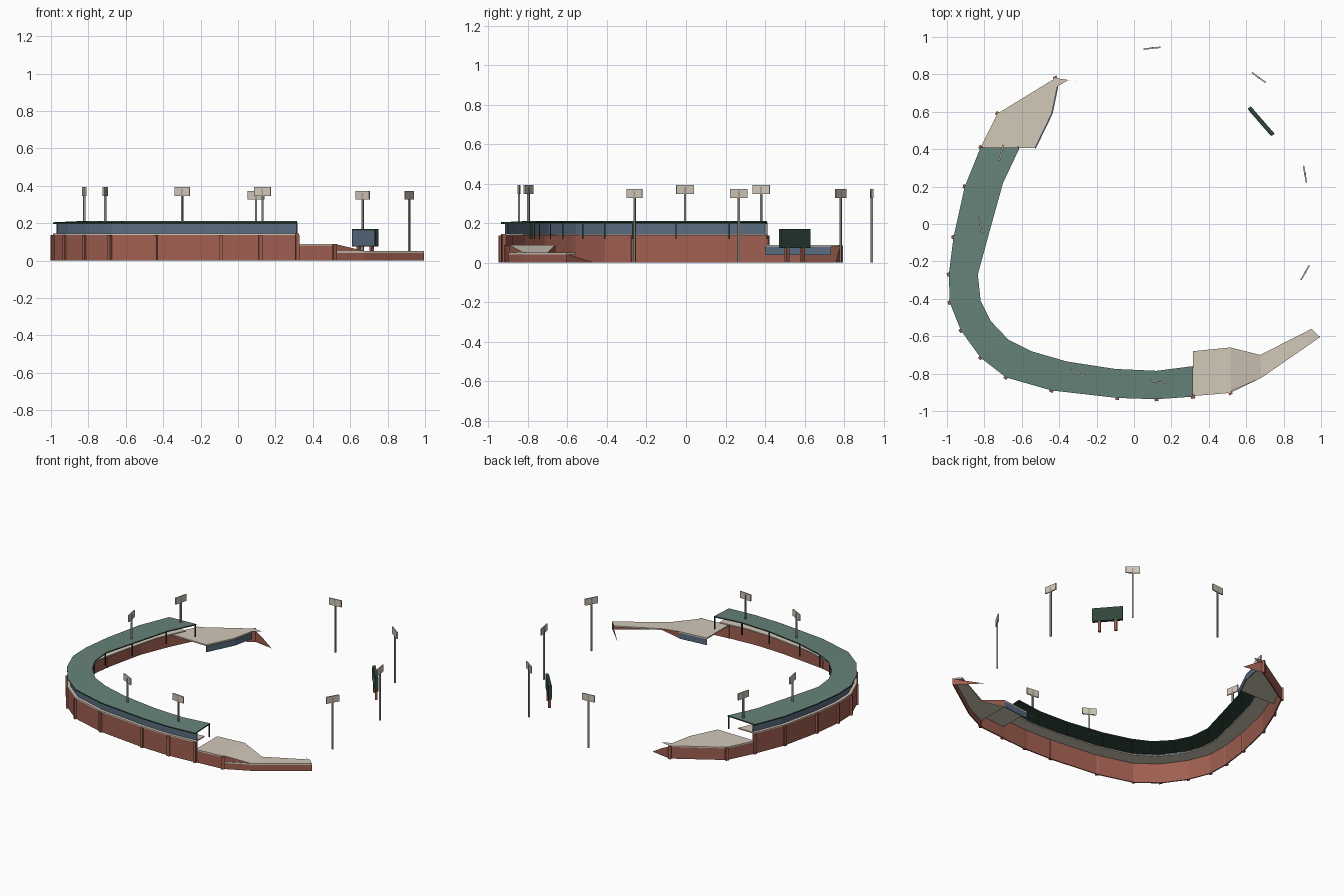
import bpy, bmesh, math
from mathutils import Vector

cube = bpy.data.objects.get("Cube")
if cube:
    bpy.data.objects.remove(cube, do_unlink=True)


def material(name, r, g, b):
    lin = [(c / 255 / 12.92) if c < 11 else ((c / 255 + 0.055) / 1.055) ** 2.4 for c in (r, g, b)]
    m = bpy.data.materials.new(name)
    m.use_nodes = True
    m.diffuse_color = (*lin, 1)
    m.node_tree.nodes["Principled BSDF"].inputs["Base Color"].default_value = (*lin, 1)
    return m


BRICK = material("brick", 160, 95, 81)
CREAM = material("cream concrete", 210, 200, 185)
GLASS = material("slate blue", 90, 109, 130)
ROOF = material("roof green", 102, 131, 121)
DARK = material("dark green", 47, 70, 58)
STEEL = material("pole grey", 165, 158, 148)


def finish(name, bm, *mats):
    bmesh.ops.recalc_face_normals(bm, faces=bm.faces)
    me = bpy.data.meshes.new(name)
    bm.to_mesh(me)
    bm.free()
    for m in mats:
        me.materials.append(m)
    ob = bpy.data.objects.new(name, me)
    bpy.context.collection.objects.link(ob)
    return ob


def as_list(v, n):
    return list(v) if isinstance(v, (list, tuple)) else [v] * n


def strip(name, left, right, top, bottom, mat, rise=0, top_mat=None):
    """Solid ribbon between two plan paths; rise lifts the right edge."""
    n = len(left)
    top, bottom = as_list(top, n), as_list(bottom, n)
    bm = bmesh.new()
    rings = []
    for l, r, t, b in zip(left, right, top, bottom):
        rings.append([bm.verts.new(p) for p in (
            (*l, b), (*r, b + rise), (*r, t + rise), (*l, t))])
    for a, b in zip(rings, rings[1:]):
        for i in range(4):
            j = (i + 1) % 4
            bm.faces.new((a[i], a[j], b[j], b[i]))
    bm.faces.new(rings[0])
    bm.faces.new(rings[-1])
    ob = finish(name, bm, mat, *([top_mat] if top_mat else []))
    if top_mat:
        for p in ob.data.polygons:
            p.material_index = int(p.normal.z > 0.5)
    return ob


def inset(path, d):
    """Offset an open path to its left by d."""
    pts = [Vector(p) for p in path]
    out = []
    for i, p in enumerate(pts):
        dirs = [(b - a).normalized() for a, b in zip(pts[max(i - 1, 0):i + 1], pts[i:i + 2])] if i else []
        if i + 1 < len(pts):
            dirs.append((pts[i + 1] - p).normalized())
        t = sum(dirs, Vector((0, 0))).normalized()
        out.append((p.x - t.y * d, p.y + t.x * d))
    return out


def blend(a, b, f):
    return [tuple(Vector(p).lerp(Vector(q), f)) for p, q in zip(a, b)]


def box(name, centre, size, mat, angle=0):
    bm = bmesh.new()
    bmesh.ops.create_cube(bm, size=1)
    for v in bm.verts:
        v.co = Vector([c * s for c, s in zip(v.co, size)])
    ob = finish(name, bm, mat)
    ob.location = centre
    ob.rotation_euler.z = math.radians(angle)
    return ob


def sheet(name, points, mat):
    bm = bmesh.new()
    bm.faces.new([bm.verts.new(p) for p in points])
    return finish(name, bm, mat)


def pillars(name, path, height):
    for x, y in path:
        box(name, (x, y, height / 2), (0.02, 0.02, height), BRICK, math.degrees(math.atan2(y, x)))


# Main curved grandstand
outer = [(-.82, .41), (-.905, .2), (-.965, -.07), (-.99, -.27), (-.985, -.42), (-.925, -.57),
         (-.82, -.715), (-.685, -.82), (-.44, -.89), (-.09, -.93), (.12, -.937), (.315, -.923)]
inner = [(-.61, .41), (-.70, .22), (-.775, -.05), (-.835, -.27), (-.82, -.41), (-.765, -.52),
         (-.67, -.62), (-.55, -.68), (-.36, -.735), (-.10, -.775), (.12, -.785), (.315, -.76)]
strip("outer_wall", outer, inset(outer, .008), .138, 0, BRICK)
strip("concourse_deck", outer, blend(outer, inner, .62), .146, .138, CREAM)
band = inset(outer, .02)
strip("window_band", band, inset(band, .006), .2, .146, GLASS)
strip("roof", outer, inner, .205, .197, DARK, rise=.007, top_mat=ROOF)
pillars("wall_pillar", outer, .138)
for x, y in blend(inner, outer, .04):
    box("roof_post", (x, y, .162), (.007, .007, .085), DARK)

# Back low stand
b_out = [(-.82, .41), (-.73, .59), (-.42, .78)]
b_in = [(-.53, .405), (-.44, .59), (-.41, .735)]
strip("back_stand_deck", b_out, b_in, .09, .081, CREAM)
strip("back_stand_wall", b_out, inset(b_out, -.008), .081, 0, BRICK)
strip("back_stand_windows", b_in, inset(b_in, -.005), .081, .04, GLASS)
pillars("back_stand_pillar", b_out[1:], .088)
sheet("back_stand_tip", [(-.42, .78, .09), (-.35, .77, .09), (-.41, .735, .09)], CREAM)
sheet("back_end_wall", [(-.42, .78, 0), (-.27, .757, 0), (-.35, .769, .05), (-.42, .78, .085)], BRICK)

# Front low stand, sloping down to a long narrow wing
f_out = [(.315, -.92), (.515, -.903)]
f_in = [(.315, -.68), (.515, -.66)]
strip("front_stand_deck", f_out, f_in, .09, .081, CREAM)
strip("front_stand_wall", f_out, inset(f_out, .008), .081, 0, BRICK)
strip("front_stand_windows", f_in, inset(f_in, -.005), .081, .04, GLASS)
strip("front_stand_slope", [(.515, -.895), (.68, -.823)], [(.515, -.66), (.675, -.7)],
      [.09, .051], [.045, .045], BRICK, top_mat=CREAM)
w_out = [(.515, -.903), (.68, -.823), (.995, -.605)]
w_in = [(.515, -.66), (.675, -.7), (.95, -.56)]
strip("front_wing_deck", w_out, w_in, .051, .042, CREAM)
strip("front_wing_wall", w_out, inset(w_out, .008), .042, 0, BRICK)
sheet("front_end_wall", [(.995, -.605, 0), (.85, -.46, 0), (.95, -.56, .03), (.995, -.605, .045)], BRICK)
pillars("front_stand_pillar", f_out[1:], .088)
box("end_pillar", (.315, -.923, .073), (.02, .02, .146), BRICK)

# Floodlights: x, y, facing angle, base height
lights = [(-.71, .38, 76, .2), (-.822, -.005, -80, .2), (-.298, -.797, -28, .2), (.13, -.845, -5, .2),
          (.096, .94, 6, 0), (.667, .783, -36, 0), (.914, .267, -80, 0), (.915, -.26, 60, 0)]
for x, y, a, base in lights:
    top = .393 if base else .373
    box("light_pole", (x, y, (base + top - .01) / 2), (.01, .01, top - .01 - base), STEEL, a)
    box("light_panel", (x, y, top - .023), (.09, .008, .046), CREAM, a)

# Scoreboard on two legs
mid, ang = Vector((.68, .55)), -49
along = Vector((math.cos(math.radians(ang)), math.sin(math.radians(ang))))
face = mid + Vector((along.y, -along.x)) * .011
box("scoreboard", (*mid, .122), (.195, .02, .095), DARK, ang)
box("scoreboard_screen", (*face, .121), (.18, .004, .08), GLASS, ang)
for s in (-.052, .052):
    box("scoreboard_leg", (*(mid + along * s), .038), (.018, .016, .076), BRICK, ang)
